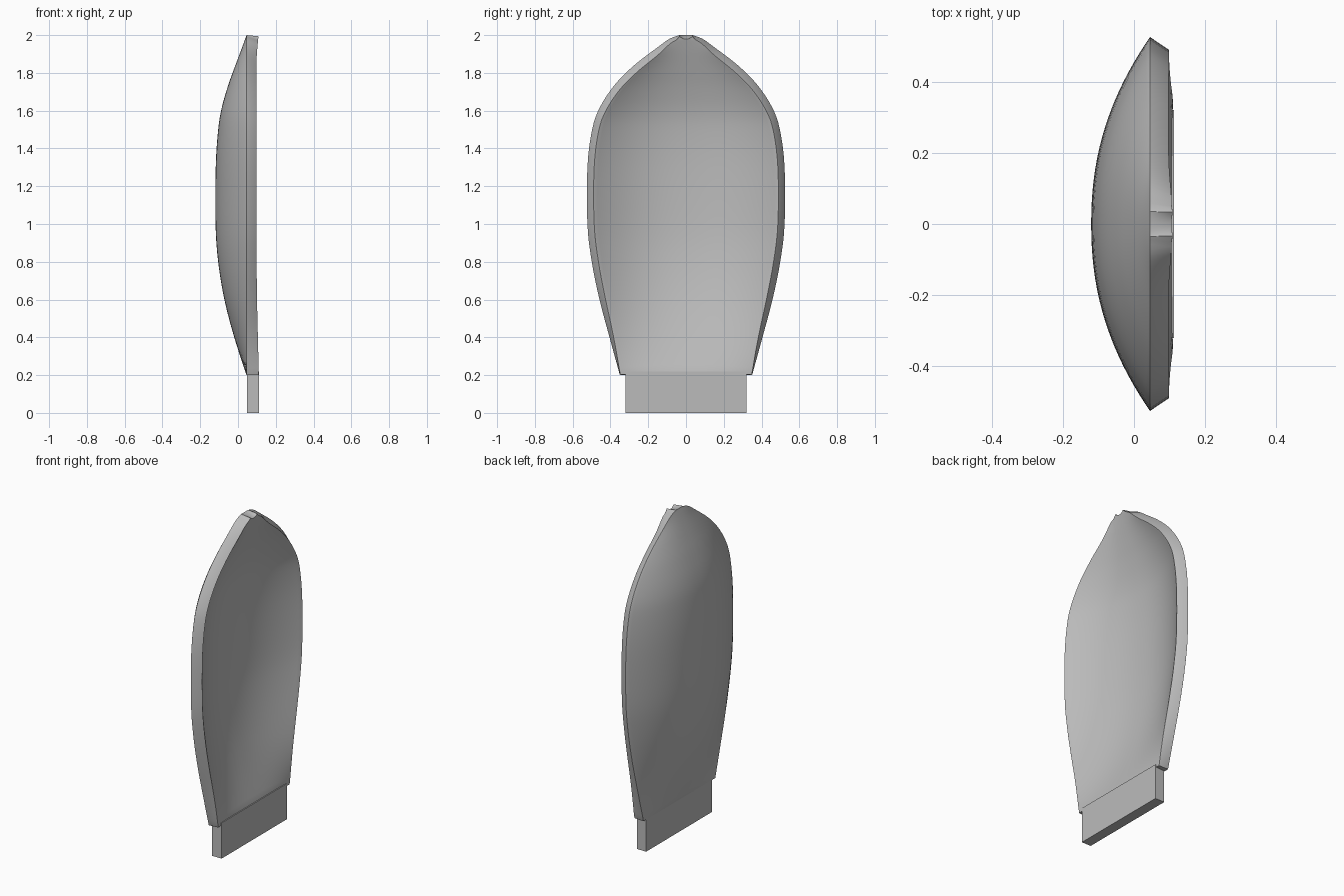
import bpy, bmesh

if "Cube" in bpy.data.objects:
    bpy.data.objects.remove(bpy.data.objects["Cube"])

mat = bpy.data.materials.new("plain grey")
mat.diffuse_color = (0.5, 0.5, 0.5, 1)
mat.use_nodes = True
mat.node_tree.nodes["Principled BSDF"].inputs["Base Color"].default_value = mat.diffuse_color


def finish(obj):
    obj.data.materials.append(mat)
    bpy.context.view_layer.objects.active = obj
    for o in bpy.context.selected_objects:
        o.select_set(False)
    obj.select_set(True)


def spline(points, steps):
    """Catmull-Rom samples through the points."""
    pts = [points[0]] + points + [points[-1]]
    out = []
    for i in range(1, len(pts) - 2):
        a, b, c, d = pts[i - 1:i + 3]
        for s in range(steps):
            t = s / steps
            out.append([0.5 * (2 * q + (r - p) * t + (2 * p - 5 * q + 4 * r - u) * t * t
                               + (3 * q - p - 3 * r + u) * t ** 3)
                        for p, q, r, u in zip(a, b, c, d)])
    out.append(list(points[-1]))
    return out


# Blade outline: height, half width, bowl depth behind the rim
RIM_X = 0.045
profile = [(0.20, 0.35, 0.0), (0.40, 0.405, 0.065), (0.60, 0.458, 0.117),
           (0.80, 0.499, 0.150), (1.00, 0.522, 0.164), (1.30, 0.522, 0.163),
           (1.50, 0.497, 0.150), (1.62, 0.455, 0.130), (1.74, 0.375, 0.095),
           (1.84, 0.275, 0.059), (1.93, 0.158, 0.025), (1.98, 0.088, 0.007),
           (2.00, 0.035, 0.0)]
COLS = 48

# Bowl-shaped blade: a curved sheet, thickened towards the hollow side
bm = bmesh.new()
rows = []
for z, w, d in spline(profile, 4):
    row = []
    for j in range(COLS + 1):
        t = 2 * j / COLS - 1
        row.append(bm.verts.new((RIM_X - d * (1 - abs(t) ** 2.2), t * w, z)))
    rows.append(row)
for lo, hi in zip(rows, rows[1:]):
    for j in range(COLS):
        bm.faces.new((lo[j], lo[j + 1], hi[j + 1], hi[j]))
mesh = bpy.data.meshes.new("blade")
bm.to_mesh(mesh)
bm.free()
blade = bpy.data.objects.new("blade", mesh)
bpy.context.collection.objects.link(blade)
finish(blade)
solid = blade.modifiers.new("thickness", 'SOLIDIFY')
solid.thickness = 0.064
solid.offset = 1
bevel = blade.modifiers.new("round rim", 'BEVEL')
bevel.width = 0.018
bevel.segments = 4
bevel.limit_method = 'ANGLE'
bevel.angle_limit = 0.9
bpy.ops.object.modifier_apply(modifier="thickness")
bpy.ops.object.modifier_apply(modifier="round rim")
bpy.ops.object.shade_smooth_by_angle(angle=0.7)

# Flat mounting block at the foot
bpy.ops.mesh.primitive_cube_add(size=1, location=(0.08, 0, 0.11))
foot = bpy.context.object
foot.name = "foot_block"
foot.scale = (0.064, 0.64, 0.22)
bpy.ops.object.transform_apply(location=False, rotation=False, scale=True)
finish(foot)
